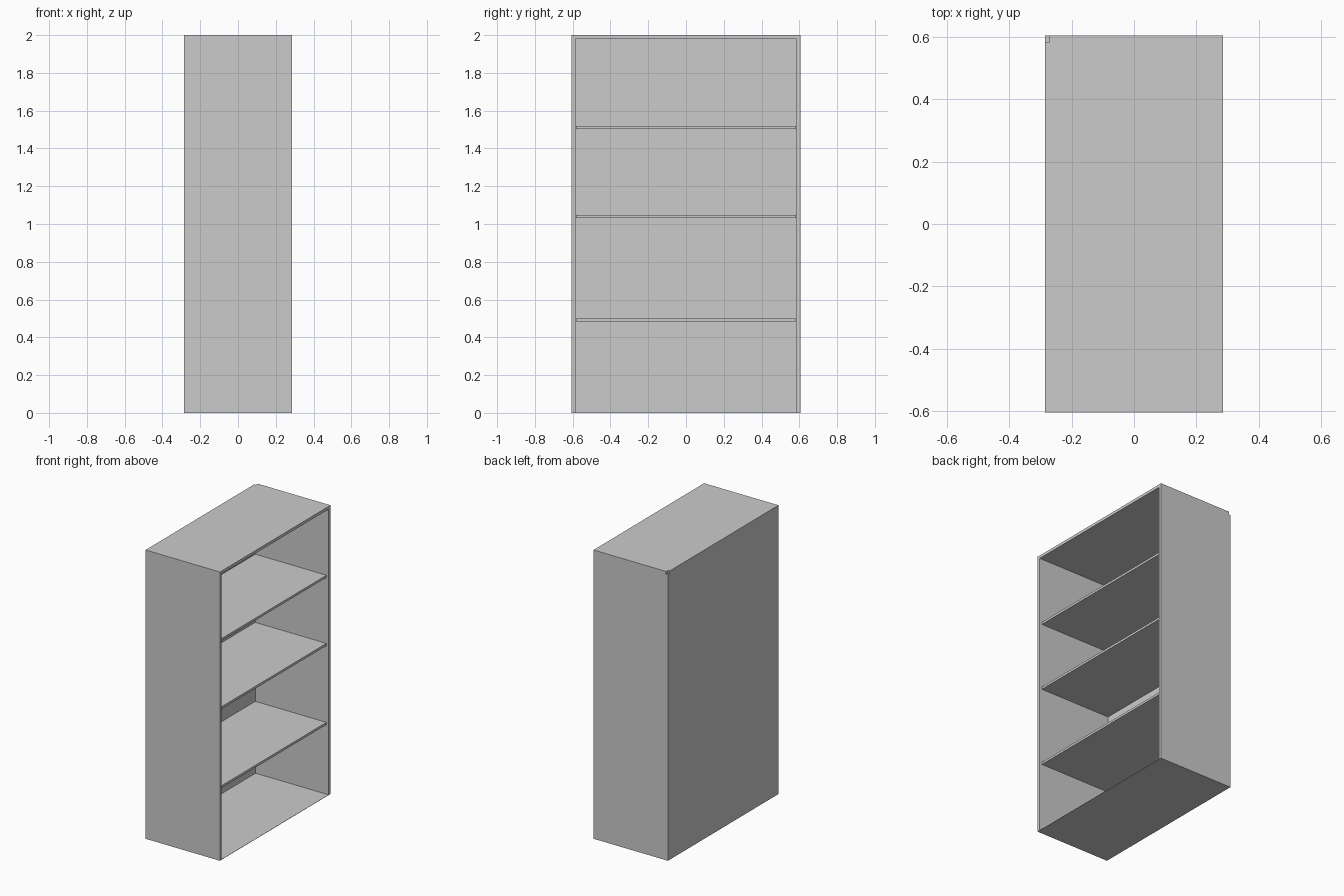
import bpy

if "Cube" in bpy.data.objects:
    bpy.data.objects.remove(bpy.data.objects["Cube"])

HX, HY, H = 0.285, 0.605, 2.0   # half depth, half width, height
T = 0.02                        # panel thickness
BACK = 0.01                     # back panel thickness
NOTCH = 0.013                   # small missing corner at top rear


def box(name, lo, hi):
    """Axis-aligned box between two corners."""
    bpy.ops.mesh.primitive_cube_add(size=1)
    ob = bpy.context.object
    ob.name = name
    for v in ob.data.vertices:
        v.co = [hi[i] if v.co[i] > 0 else lo[i] for i in range(3)]
    return ob


# side panels, standing between floor and top
for name, s in (("side_panel_near", -1), ("side_panel_far", 1)):
    y0, y1 = sorted((s * HY, s * (HY - T)))
    box(name, (-HX + BACK, y0, 0), (HX, y1, H - T))

# back panel, closing the -x side
box("back_panel", (-HX, -HY, 0), (-HX + BACK, HY, H - T))

# top panel, with the small corner notch at its rear
top = box("top_panel", (-HX, -HY, H - T), (HX, HY, H))
cutter = box("notch_cutter", (-HX - 0.1, HY - T, H - T - 0.01),
             (-HX + NOTCH, HY + 0.1, H + 0.1))
cutter.hide_render = True
cutter.hide_viewport = True
cut = top.modifiers.new("corner_notch", 'BOOLEAN')
cut.operation = 'DIFFERENCE'
cut.solver = 'EXACT'
cut.object = cutter

# thin floor sheet
box("floor_sheet", (-HX + BACK, -HY + T, 0), (HX, HY - T, 0.002))

# three shelves, set slightly back from the opening
for i, z in enumerate((0.485, 1.032, 1.504)):
    box(f"shelf_{i + 1}", (-HX + BACK, -HY + T + 0.003, z),
        (HX - 0.015, HY - T - 0.003, z + 0.016))
